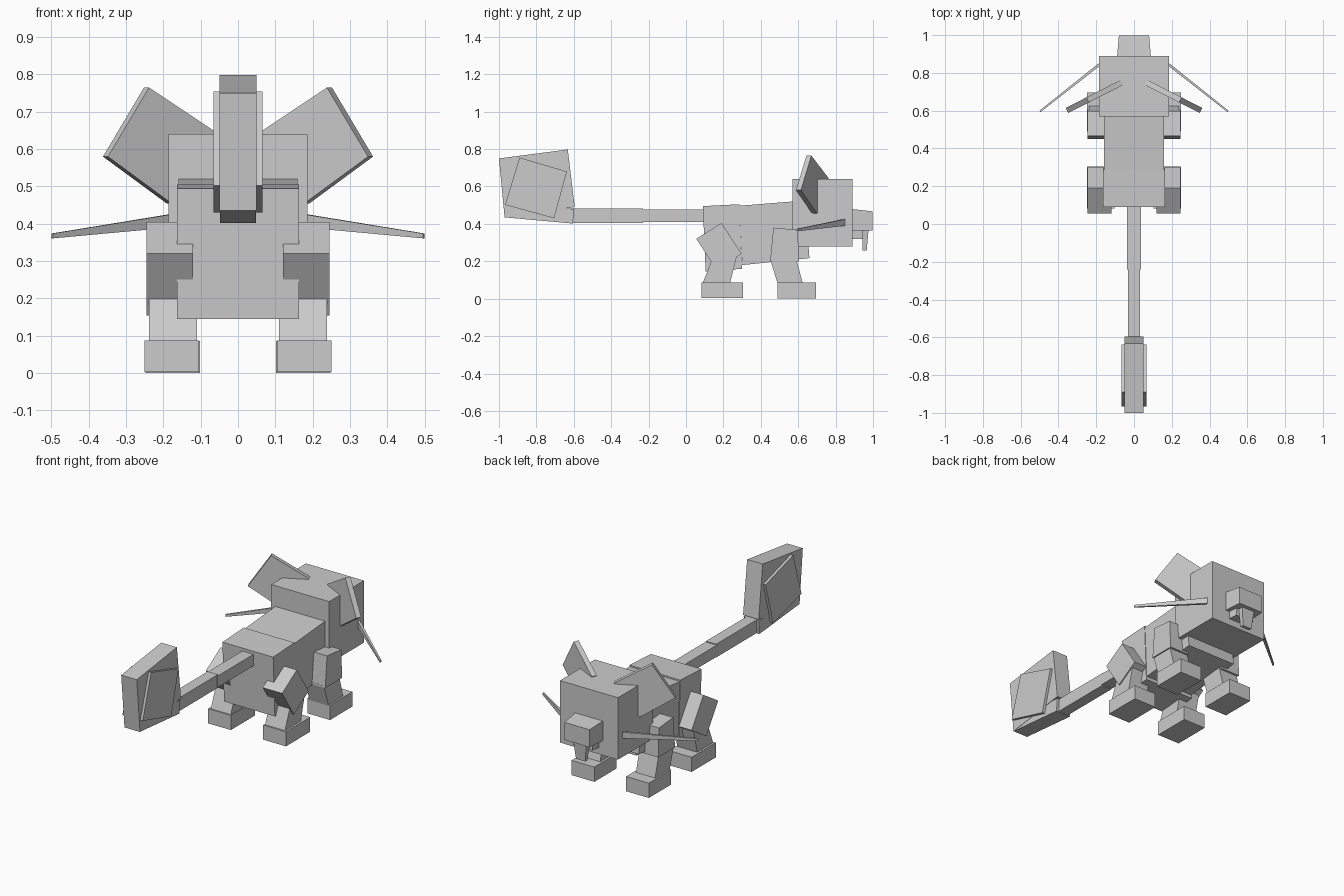
import bpy
from mathutils import Vector

cube = bpy.data.objects.get("Cube")
if cube:
    bpy.data.objects.remove(cube, do_unlink=True)

grey = bpy.data.materials.new("plain grey")
grey.use_nodes = True
colour = (0.6, 0.6, 0.6, 1)
grey.diffuse_color = colour
grey.node_tree.nodes["Principled BSDF"].inputs["Base Color"].default_value = colour


def loft(name, ring_a, ring_b):
    """Closed solid between two rings of equal length."""
    n = len(ring_a)
    faces = [list(range(n)), list(range(n, 2 * n))]
    faces += [(i, (i + 1) % n, n + (i + 1) % n, n + i) for i in range(n)]
    mesh = bpy.data.meshes.new(name)
    mesh.from_pydata([tuple(p) for p in ring_a + ring_b], [], faces)
    import bmesh
    bm = bmesh.new()
    bm.from_mesh(mesh)
    bmesh.ops.recalc_face_normals(bm, faces=bm.faces)
    bm.to_mesh(mesh)
    bm.free()
    mesh.materials.append(grey)
    obj = bpy.data.objects.new(name, mesh)
    bpy.context.collection.objects.link(obj)
    return obj


def slab(name, x0, x1, profile):
    """Side profile of (y, z) points carried from x0 to x1."""
    return loft(name, [(x0, y, z) for y, z in profile],
                [(x1, y, z) for y, z in profile])


def rect(y0, y1, z0, z1):
    return [(y0, z0), (y1, z0), (y1, z1), (y0, z1)]


def cross(y, half_width, z0, z1):
    return [(x, y, z) for x, z in rect(-half_width, half_width, z0, z1)]


# Body and head
slab("rear_body", -.163, .163, [(.09, .495), (.285, .505), (.3, .16), (.105, .145)])
slab("front_body", -.16, .16, [(.285, .497), (.635, .525), (.66, .217), (.3, .18)])
slab("head", -.186, .186, rect(.57, .89, .28, .64))

# Muzzle, jaw and front teeth
loft("muzzle", cross(.88, .09, .365, .48), cross(.998, .08, .365, .467))
loft("jaw", cross(.88, .065, .32, .37), cross(.945, .06, .32, .37))
loft("front_teeth", [(x, y, .37) for x, y in rect(-.042, .042, .943, .976)],
     [(x, y, .257) for x, y in rect(-.03, .03, .945, .966)])

# Tail, with a thick upright fan
slab("tail_base", -.036, .036, rect(-.24, .1, .41, .477))
slab("tail_middle", -.033, .033, rect(-.62, -.23, .405, .482))
slab("tail_end", -.048, .048, [(-.97, .435), (-.605, .402), (-.598, .48), (-.96, .5)])
slab("tail_fan", -.05, .05, [(-1, .75), (-.632, .798), (-.595, .49), (-.97, .435)])
slab("tail_fan_plate", -.065, .065, [(-.89, .755), (-.637, .68), (-.705, .43), (-.967, .502)])

# Paired parts
ear_outline = [(.245, .765), (.355, .58), (.185, .455), (.065, .645)]
ear_normal = Vector((.45, .89, 0)) * .015
for side, s in (("left", 1), ("right", -1)):
    def part(name, x0, x1, profile):
        slab(f"{side}_{name}", s * x0, s * x1, profile)

    part("thigh", .12, .245, [(.055, .32), (.19, .405), (.298, .24), (.163, .155)])
    part("shin", .11, .238, [(.135, .2), (.27, .22), (.235, .08), (.088, .08)])
    part("hind_foot", .104, .25, rect(.083, .305, .003, .088))
    part("upper_foreleg", .12, .245, [(.467, .38), (.597, .368), (.605, .2), (.45, .2)])
    part("lower_foreleg", .115, .238, [(.45, .21), (.59, .21), (.625, .08), (.49, .08)])
    part("front_foot", .102, .248, rect(.49, .695, 0, .086))

    # Ear: a thin tilted square swept back
    flip = Vector((s, 1, 1))
    ear = [Vector((x, .782 - .51 * x, z)) for x, z in ear_outline]
    loft(f"{side}_ear", [(p + ear_normal) * flip for p in ear],
         [(p - ear_normal) * flip for p in ear])

    # Whiskers: one thin tapering blade per cheek
    loft(f"{side}_whiskers",
         [(s * x, y, z) for x, y, z in
          ((.18, .838, .39), (.188, .85, .39), (.188, .85, .425), (.18, .838, .425))],
         [(s * x, y, z) for x, y, z in
          ((.496, .592, .361), (.5, .6, .361), (.5, .6, .374), (.496, .592, .374))])
